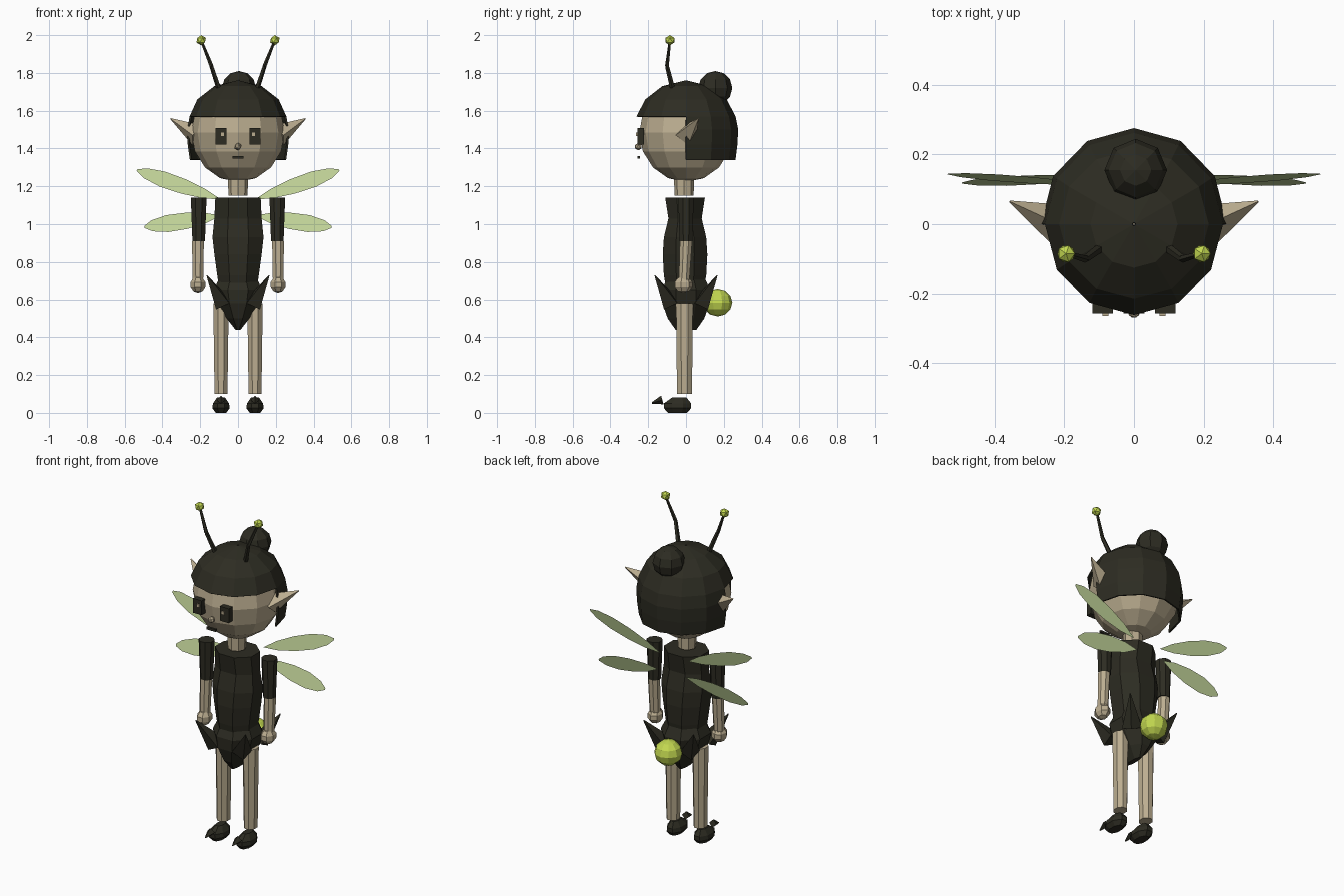
import bpy, bmesh, math
from mathutils import Vector, Matrix

cube = bpy.data.objects.get("Cube")
if cube:
    bpy.data.objects.remove(cube, do_unlink=True)


def material(name, rgb):
    m = bpy.data.materials.new(name)
    m.use_nodes = True
    color = (*rgb, 1)
    m.diffuse_color = color
    m.node_tree.nodes["Principled BSDF"].inputs["Base Color"].default_value = color
    return m


SKIN = material("warm skin", (0.50, 0.42, 0.28))
DARK = material("dark olive", (0.026, 0.025, 0.016))
LIME = material("glowing lime", (0.54, 0.68, 0.08))
WING = material("pale green wing", (0.54, 0.66, 0.32))


def finish(name, bm, mat):
    bmesh.ops.recalc_face_normals(bm, faces=bm.faces)
    mesh = bpy.data.meshes.new(name)
    bm.to_mesh(mesh)
    bm.free()
    mesh.materials.append(mat)
    ob = bpy.data.objects.new(name, mesh)
    bpy.context.collection.objects.link(ob)
    return ob


def rings_to_bm(rings, segs, x=0, phase=0.0, cap=True):
    """Stack of elliptical rings (z, rx, ry, centre y) joined by quads."""
    bm = bmesh.new()
    loops = []
    for z, rx, ry, cy in rings:
        angles = [2 * math.pi * (i + phase) / segs for i in range(segs)]
        loops.append([bm.verts.new((x + rx * math.cos(a), cy + ry * math.sin(a), z)) for a in angles])
    for low, high in zip(loops, loops[1:]):
        for i in range(segs):
            j = (i + 1) % segs
            bm.faces.new((low[i], low[j], high[j], high[i]))
    if cap:
        bm.faces.new(loops[0])
        bm.faces.new(loops[-1])
    return bm


def stack(name, mat, rings, segs, x=0, phase=0.0):
    return finish(name, rings_to_bm(rings, segs, x, phase), mat)


def ball(name, mat, center, size, segs=8, rows=6, ico=False):
    bm = bmesh.new()
    if ico:
        bmesh.ops.create_icosphere(bm, subdivisions=1, radius=1)
    else:
        bmesh.ops.create_uvsphere(bm, u_segments=segs, v_segments=rows, radius=1)
    bmesh.ops.transform(bm, matrix=Matrix.Translation(center) @ Matrix.Diagonal((*size, 1)), verts=bm.verts)
    return finish(name, bm, mat)


def box(name, mat, center, size):
    bm = bmesh.new()
    bmesh.ops.create_cube(bm, size=1)
    bmesh.ops.transform(bm, matrix=Matrix.Translation(center) @ Matrix.Diagonal((*size, 1)), verts=bm.verts)
    return finish(name, bm, mat)


def rod(name, mat, a, b, r1, r2, segs=5):
    a, b = Vector(a), Vector(b)
    bm = bmesh.new()
    bmesh.ops.create_cone(bm, cap_ends=True, segments=segs, radius1=r1, radius2=r2, depth=(b - a).length)
    turn = (b - a).to_track_quat("Z", "Y").to_matrix().to_4x4()
    bmesh.ops.transform(bm, matrix=Matrix.Translation((a + b) / 2) @ turn, verts=bm.verts)
    return finish(name, bm, mat)


def wing(name, s, root, tip, half, y, lean):
    """Flat leaf shape leaning backwards, widest beyond its middle."""
    root, tip = Vector(root), Vector(tip)
    along = tip - root
    side = Vector((-along.y, along.x)).normalized()
    outline = [(0, 0), (.2, .6), (.45, .95), (.7, 1), (.9, .65), (1, .12)]
    pts = [root + along * t + side * half * w for t, w in outline]
    pts += [root + along * t - side * half * w for t, w in reversed(outline[1:])]
    bm = bmesh.new()
    low = min(p.y for p in pts)
    bm.faces.new([bm.verts.new((s * p.x, y + lean * (p.y - low), p.y)) for p in pts])
    bm.normal_update()
    for f in bm.faces:
        if f.normal.y > 0:
            f.normal_flip()
    mesh = bpy.data.meshes.new(name)
    bm.to_mesh(mesh)
    bm.free()
    mesh.materials.append(WING)
    bpy.context.collection.objects.link(bpy.data.objects.new(name, mesh))


# Head, neck and face
ball("head", SKIN, (0, 0, 1.485), (.247, .247, .262), 12, 8)
stack("neck", SKIN, [(1.15, .05, .05, -.01), (1.27, .055, .055, -.01)], 8)
ball("nose", SKIN, (0, -.252, 1.41), (.02, .02, .02), ico=True)
box("mouth", DARK, (0, -.25, 1.353), (.06, .014, .014))

# Hair: bowl over the crown, long behind, cut open over the face
hair = rings_to_bm([(1.34, .255, .262, 0), (1.42, .266, .272, 0), (1.5, .268, .276, 0),
                    (1.57, .256, .262, 0), (1.66, .215, .215, 0), (1.73, .125, .125, 0),
                    (1.76, .005, .005, 0)], 12, cap=False)
face_opening = [f for f in hair.faces
                if f.calc_center_median().z < 1.57 and f.calc_center_median().y < 0]
bmesh.ops.delete(hair, geom=face_opening, context="FACES")
shell = finish("hair", hair, DARK).modifiers.new("thickness", "SOLIDIFY")
shell.thickness = .01
ball("hair_bun", DARK, (.005, .155, 1.72), (.09, .09, .09), 8, 6)

# Torso and waist
k = 1 / math.cos(math.pi / 8)
torso = [(.66, .1, .1), (.73, .11, .112), (.84, .125, .118), (.93, .135, .112),
         (1.03, .125, .088), (1.14, .12, .105)]
stack("torso", DARK, [(z, rx * k, ry * k, -.005) for z, rx, ry in torso], 8, phase=.5)

# Petal skirt with pointed corners
stack("skirt", DARK, [(.44, .015, .06, 0), (.50, .065, .105, 0), (.58, .12, .135, 0),
                      (.65, .14, .14, 0), (.72, .105, .105, 0)], 8, phase=.5)
for sx in (1, -1):
    for sy in (1, -1):
        rod("skirt_petal", DARK, (sx * .085, sy * .085, .58), (sx * .165, sy * .165, .73), .055, .003, 4)

# Glowing tail light
ball("tail_light", LIME, (0, .167, .583), (.078, .078, .073), 10, 6)

for s, side in ((1, "left"), (-1, "right")):
    # Face details
    box(side + "_eye", DARK, (s * .09, -.24, 1.465), (.058, .034, .086))
    box(side + "_eye_glint", SKIN, (s * .082, -.26, 1.475), (.018, .008, .018))
    rod(side + "_ear", SKIN, (s * .215, 0, 1.47), (s * .357, .065, 1.558), .06, .003, 4)
    # Antenna
    elbow = (s * .14, -.1, 1.835)
    top = (s * .192, -.085, 1.965)
    rod(side + "_antenna_base", DARK, (s * .1, -.07, 1.715), elbow, .014, .011)
    rod(side + "_antenna_stem", DARK, elbow, top, .011, .007)
    ball(side + "_antenna_tip", LIME, (s * .195, -.085, 1.973), (.028, .028, .027), ico=True)
    # Arm
    stack(side + "_sleeve", DARK, [(.91, .036, .037, .0), (1.14, .045, .044, .0)], 8, s * .208, .5)
    stack(side + "_forearm", SKIN, [(.70, .03, .03, -.01), (.91, .034, .035, .0)], 8, s * .212, .5)
    ball(side + "_hand", SKIN, (s * .212, -.015, .68), (.042, .052, .046), 7, 5)
    # Leg and shoe
    stack(side + "_leg", SKIN, [(.1, .037, .043, -.008), (.58, .044, .048, -.008)], 8, s * .09, .5)
    stack(side + "_shoe", DARK, [(0, .03, .055, -.045), (.025, .05, .078, -.045),
                                 (.05, .046, .078, -.045), (.082, .022, .04, -.035)], 8, s * .09, .5)
    rod(side + "_shoe_tip", DARK, (s * .09, -.125, .068), (s * .09, -.18, .052), .024, .004, 4)
    # Wings
    wing(side + "_upper_wing", s, (.09, 1.13), (.535, 1.285), .042, .11, .22)
    wing(side + "_lower_wing", s, (.09, 1.045), (.495, .985), .045, .11, .3)
